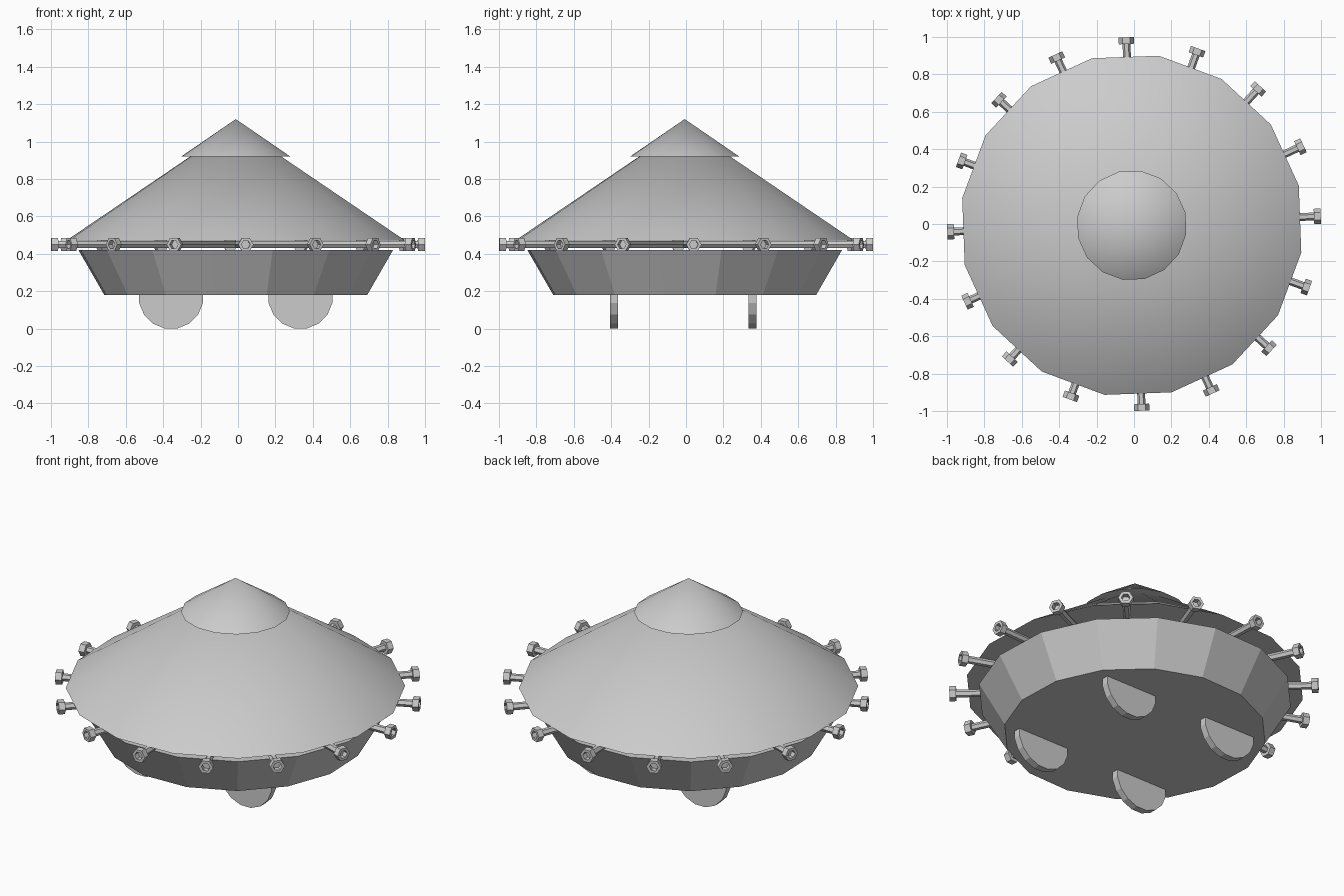
import bpy
import bmesh
import math
from math import radians
from mathutils import Matrix, Vector

if "Cube" in bpy.data.objects:
    bpy.data.objects.remove(bpy.data.objects["Cube"], do_unlink=True)

# One plain grey for the whole vehicle
GREY = (0.6, 0.6, 0.6, 1.0)
grey = bpy.data.materials.new("plain_grey")
grey.use_nodes = True
grey.diffuse_color = GREY
for node in grey.node_tree.nodes:
    if node.type == "BSDF_PRINCIPLED":
        node.inputs["Base Color"].default_value = GREY

SIDES = 16
CENTRE = (-0.012, -0.007)
TWIST = radians(-9.1)


def finish(obj, name, smooth=False):
    obj.name = name
    obj.data.name = name
    obj.data.materials.append(grey)
    if smooth:
        bpy.ops.object.select_all(action="DESELECT")
        obj.select_set(True)
        bpy.context.view_layer.objects.active = obj
        bpy.ops.object.shade_smooth_by_angle(angle=radians(30))
    return obj


def frustum(name, z_low, z_high, r_low, r_high, smooth=False):
    bpy.ops.mesh.primitive_cone_add(
        vertices=SIDES, radius1=r_low, radius2=r_high, depth=z_high - z_low,
        location=(*CENTRE, (z_low + z_high) / 2), rotation=(0, 0, TWIST))
    return finish(bpy.context.object, name, smooth)


# Body: sloped hull, overhanging roof with a narrow firing slit, top cap
frustum("hull", 0.18, 0.42, 0.712, 0.852)
frustum("roof", 0.47, 1.085, 0.918, 0, smooth=True)
frustum("roof_cap", 0.92, 1.12, 0.295, 0, smooth=True)

# Wheels: thin discs half sunk into the hull floor
for x_side, x_name in ((-1, "right"), (1, "left")):
    for y_side, y_name in ((-1, "front"), (1, "back")):
        bpy.ops.mesh.primitive_cylinder_add(
            vertices=SIDES, radius=0.174, depth=0.042,
            location=(CENTRE[0] + x_side * 0.346, -0.014 + y_side * 0.37, 0.171),
            rotation=(radians(90), math.pi / SIDES, 0))
        finish(bpy.context.object, f"{y_name}_{x_name}_wheel")

# Cannon: six-sided barrel along +x with a hollow flared muzzle
profile = [(0, 0.021), (0.963, 0.021), (0.963, 0.041),
           (0.999, 0.041), (0.999, 0.024), (0.967, 0.024)]
bm = bmesh.new()
rings = []
for along, radius in profile:
    rings.append([bm.verts.new((along, radius * math.cos(k * math.tau / 6),
                                radius * math.sin(k * math.tau / 6)))
                  for k in range(6)])
for a, b in zip(rings, rings[1:]):
    for k in range(6):
        n = (k + 1) % 6
        bm.faces.new((a[k], a[n], b[n], b[k]))
bm.faces.new(rings[0])
bm.faces.new(rings[-1])
bmesh.ops.recalc_face_normals(bm, faces=bm.faces)
cannon_mesh = bpy.data.meshes.new("cannon")
bm.to_mesh(cannon_mesh)
bm.free()
cannon_mesh.materials.append(grey)

# Ring of cannons around the slit
for i in range(16):
    cannon = bpy.data.objects.new(f"cannon_{i + 1}", cannon_mesh)
    cannon.matrix_world = (Matrix.Translation(Vector((0, 0, 0.449)))
                           @ Matrix.Rotation(radians(2.4 + i * 22.5), 4, "Z"))
    bpy.context.collection.objects.link(cannon)
